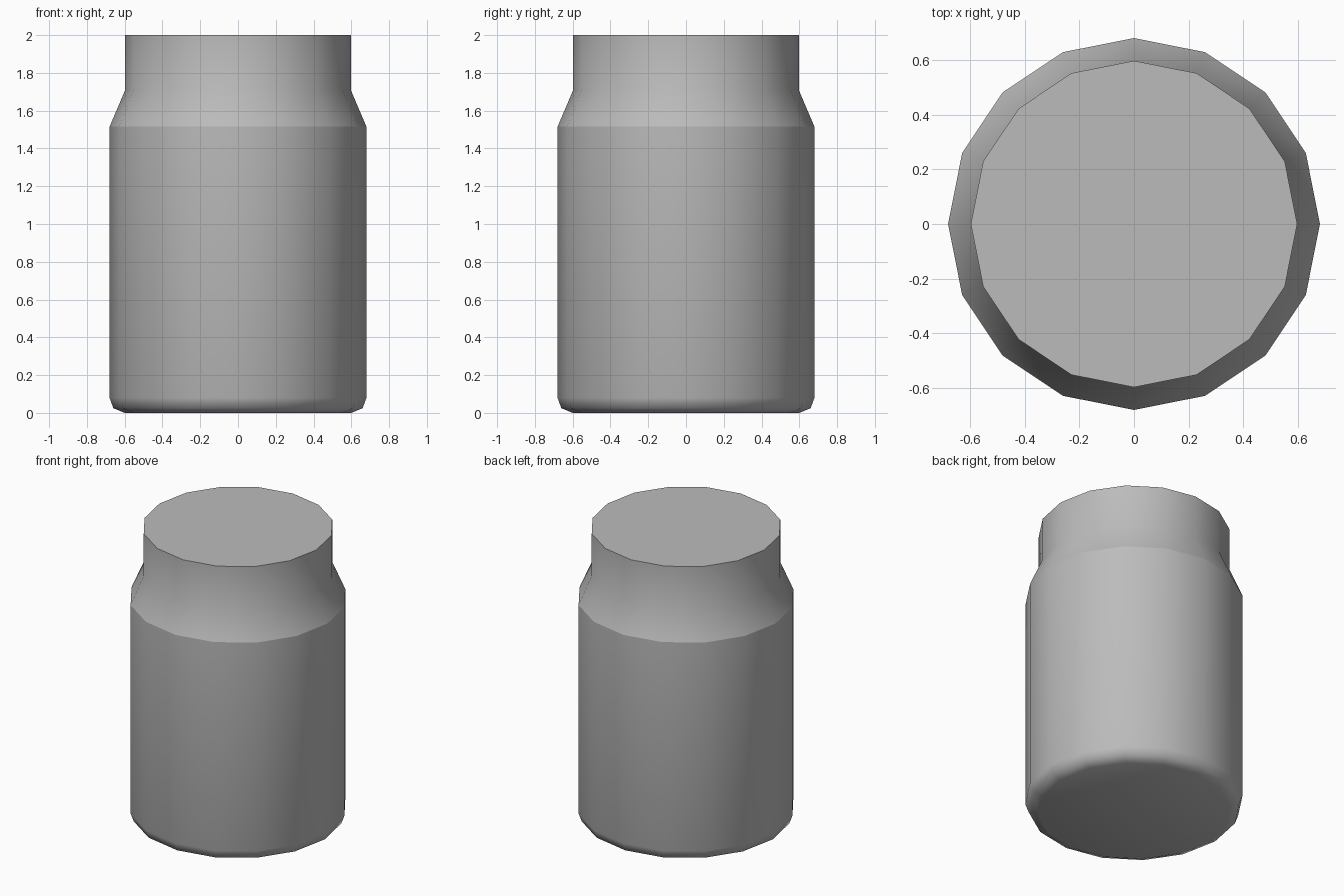
import bpy, bmesh, math

cube = bpy.data.objects.get("Cube")
if cube:
    bpy.data.objects.remove(cube, do_unlink=True)

SIDES = 16
# Radius and height of each ring, from the base to the rim
PROFILE = [(0.6, 0.0), (0.66, 0.025), (0.68, 0.08),
           (0.68, 1.515), (0.597, 1.71), (0.597, 2.0)]
SHARP_RINGS = (3, 5)  # shoulder and rim


def grey_material():
    mat = bpy.data.materials.new("plain grey")
    mat.use_nodes = True
    colour = (0.5, 0.5, 0.5, 1.0)
    mat.diffuse_color = colour
    mat.node_tree.nodes["Principled BSDF"].inputs["Base Color"].default_value = colour
    return mat


def build_jar():
    bm = bmesh.new()
    rings = []
    for radius, height in PROFILE:
        angles = [math.tau * i / SIDES for i in range(SIDES)]
        rings.append([bm.verts.new((radius * math.cos(a), radius * math.sin(a), height))
                      for a in angles])

    # Side walls
    for low, high in zip(rings, rings[1:]):
        for i in range(SIDES):
            j = (i + 1) % SIDES
            bm.faces.new((low[i], low[j], high[j], high[i]))

    # Base and lid caps
    bm.faces.new(reversed(rings[0]))
    bm.faces.new(rings[-1])

    # Soft shading with crisp shoulder and rim
    for face in bm.faces:
        face.smooth = True
    for r in SHARP_RINGS:
        for i in range(SIDES):
            bm.edges.get((rings[r][i], rings[r][(i + 1) % SIDES])).smooth = False

    mesh = bpy.data.meshes.new("jar_body")
    bm.to_mesh(mesh)
    bm.free()
    mesh.materials.append(grey_material())
    jar = bpy.data.objects.new("jar_body", mesh)
    bpy.context.collection.objects.link(jar)


build_jar()
